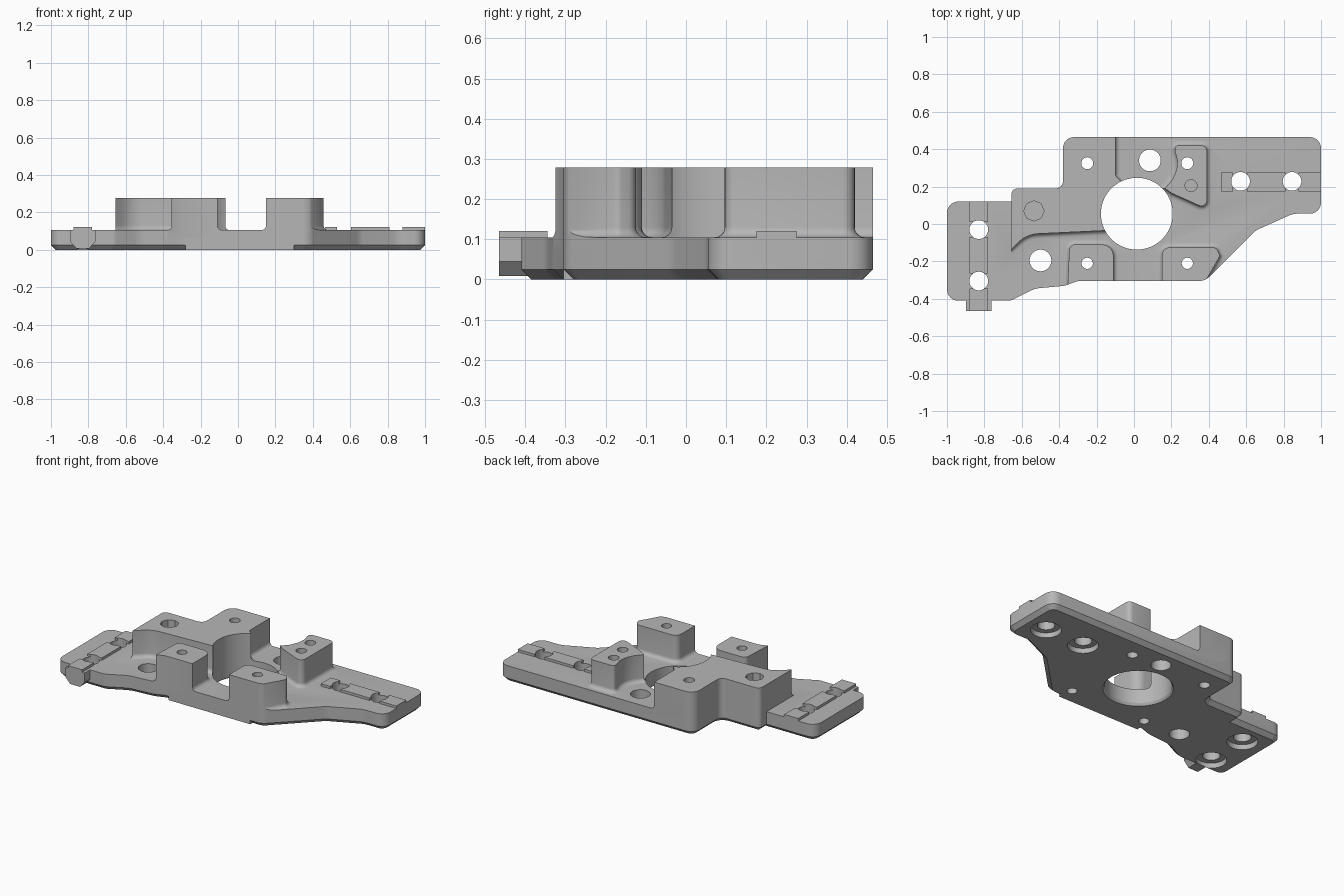
import bpy, bmesh, math
from mathutils import Vector

if "Cube" in bpy.data.objects:
    bpy.data.objects.remove(bpy.data.objects["Cube"])

TOP, BOSS, FIL = 0.105, 0.278, 0.025

grey = bpy.data.materials.new("machined grey")
grey.use_nodes = True
grey.diffuse_color = (0.47, 0.47, 0.47, 1)
grey.node_tree.nodes["Principled BSDF"].inputs["Base Color"].default_value = (0.47, 0.47, 0.47, 1)


def rounded(corners, steps=6):
    """Outline from (x, y[, radius]) corners, anticlockwise."""
    out = []
    for i, c in enumerate(corners):
        p = Vector(c[:2])
        r = c[2] if len(c) > 2 else 0
        if not r:
            out.append(p)
            continue
        a = (Vector(corners[i - 1][:2]) - p).normalized()
        b = (Vector(corners[(i + 1) % len(corners)][:2]) - p).normalized()
        half = a.angle(b) / 2
        t = r / math.tan(half)
        centre = p + (a + b).normalized() * r / math.sin(half)
        s, e = p + a * t - centre, p + b * t - centre
        sweep = s.angle_signed(e)
        for k in range(steps + 1):
            ang = -sweep * k / steps
            ca, sa = math.cos(ang), math.sin(ang)
            out.append(centre + Vector((s.x * ca - s.y * sa, s.x * sa + s.y * ca)))
    return out


def offset(pts, d):
    """Mitred offset, positive is outward."""
    out = []
    for i, p in enumerate(pts):
        u = (p - pts[i - 1]).normalized()
        v = (pts[(i + 1) % len(pts)] - p).normalized()
        n1, n2 = Vector((u.y, -u.x)), Vector((v.y, -v.x))
        out.append(p + (n1 + n2) * d / max(0.4, 1 + n1.dot(n2)))
    return out


def circle(x, y, r, n=40):
    return [Vector((x + r * math.cos(math.tau * k / n), y + r * math.sin(math.tau * k / n)))
            for k in range(n)]


def rect(x0, x1, y0, y1):
    return [Vector(p) for p in ((x0, y0), (x1, y0), (x1, y1), (x0, y1))]


def loft(bm, rings):
    """Closed solid through (outline, z) rings."""
    loops = [[bm.verts.new((p.x, p.y, z)) for p in pts] for pts, z in rings]
    n = len(loops[0])
    for lo, hi in zip(loops, loops[1:]):
        for i in range(n):
            j = (i + 1) % n
            bm.faces.new((lo[i], lo[j], hi[j], hi[i]))
    bm.faces.new(loops[0][::-1])
    bm.faces.new(loops[-1])


def solid(name, *ring_sets):
    bm = bmesh.new()
    for rings in ring_sets:
        loft(bm, rings)
    bmesh.ops.recalc_face_normals(bm, faces=bm.faces)
    me = bpy.data.meshes.new(name)
    bm.to_mesh(me)
    bm.free()
    me.materials.append(grey)
    ob = bpy.data.objects.new(name, me)
    bpy.context.collection.objects.link(ob)
    return ob


def combine(target, tool, operation):
    mod = target.modifiers.new("cut", "BOOLEAN")
    mod.operation, mod.object, mod.solver = operation, tool, "EXACT"
    bpy.context.view_layer.objects.active = target
    bpy.ops.object.modifier_apply(modifier=mod.name)
    bpy.data.objects.remove(tool)


# Plate outline: main area, then the wing on the right-hand side
core = [(-0.42, -0.335), (-0.37, -0.33), (-0.30, -0.305), (0.38, -0.305, 0.08),
        (0.65, -0.035, 0.12), (0.85, 0.055, 0.12), (1, 0.055, 0.06), (1, 0.465, 0.06),
        (-0.38, 0.465, 0.06), (-0.38, 0.19, 0.04), (-0.655, 0.19, 0.03)]
wing = [(-0.655, 0.12), (-1, 0.12, 0.06), (-1, -0.41, 0.06), (-0.66, -0.41, 0.05),
        (-0.53, -0.345, 0.15)]
outline = rounded(core + wing)
plate = solid("mounting_plate", [(offset(outline, -0.025), 0), (outline, 0.025), (outline, TOP)])

# Square lower edge along the front
combine(plate, solid("front_edge", [(rect(-0.28, 0.3, -0.305, -0.22), 0),
                                    (rect(-0.28, 0.3, -0.305, -0.22), 0.06)]), "UNION")

# Raised bosses with a fillet at the foot, trimmed to the plate outline
bosses = {
    "rear_boss": [(-0.72, -0.20), (-0.575, -0.055, 0.16), (-0.15, -0.035), (0, 0.05),
                  (-0.04, 0.2), (-0.1, 0.26, 0.03), (-0.1, 0.6), (-0.72, 0.6)],
    "left_boss": [(0.165, 0.19), (0.2, 0.165, 0.01), (0.39, 0.08, 0.03), (0.39, 0.42, 0.03),
                  (0.215, 0.42, 0.02), (0.22, 0.385), (0.232, 0.34), (0.228, 0.29),
                  (0.205, 0.235)],
    "front_right_boss": [(-0.355, -0.45), (-0.355, -0.3), (-0.11, -0.3), (-0.11, -0.11, 0.06),
                         (-0.345, -0.11, 0.03)],
    "front_left_boss": [(0.15, -0.45), (0.3, -0.45), (0.46, -0.17, 0.02), (0.44, -0.125, 0.03),
                        (0.15, -0.125, 0.04)],
}
# Anticlockwise order for the front right boss
bosses["front_right_boss"] = [(-0.36, -0.45), (-0.11, -0.45), (-0.11, -0.11, 0.06),
                              (-0.345, -0.11, 0.03)]
for name, corners in bosses.items():
    pts = rounded(corners)
    rings = [(offset(pts, FIL), 0.07)]
    for k in range(6):
        a = math.pi / 2 * k / 5
        rings.append((offset(pts, FIL * (1 - math.sin(a))), TOP + FIL * (1 - math.cos(a))))
    boss = solid(name, rings + [(pts, BOSS)])
    clip = rounded(core + [(-0.655, -0.335)])
    combine(boss, solid("trim", [(clip, 0.06), (clip, 0.4)]), "INTERSECT")
    combine(plate, boss, "UNION")

# End tab with tapered underside, and the two broken guide rails
tab = [(rect(-0.83 - w, -0.83 + w, -0.465, -0.38), z)
       for w, z in ((0.035, 0.008), (0.068, 0.045), (0.068, TOP))]
combine(plate, solid("end_tab", tab), "UNION")
rails = [rect(a, b, 0.175, 0.275) for a, b in ((0.465, 0.53), (0.605, 0.81), (0.88, 1))]
rails += [rect(-0.88, -0.78, a, b) for a, b in ((-0.465, -0.345), (-0.265, -0.07), (0.01, 0.12))]
combine(plate, solid("guide_rails", *[[(r, 0.08), (r, 0.121)] for r in rails]), "UNION")

# Holes: through bores, counterbored bolt holes and two blind sockets
holes = [[(circle(0.015, 0.055, r, 72), z)
          for r, z in ((0.208, -0.01), (0.192, 0.015), (0.192, 0.4))]]
for x, y, r in ((0.085, 0.34, 0.058), (-0.5, -0.195, 0.058), (-0.25, 0.325, 0.032),
                (0.285, 0.325, 0.032), (0.285, -0.21, 0.03), (-0.25, -0.21, 0.03)):
    holes.append([(circle(x, y, r), -0.01), (circle(x, y, r), 0.4)])
for x, y in ((0.57, 0.228), (0.845, 0.228), (-0.83, -0.03), (-0.83, -0.305)):
    holes.append([(circle(x, y, r), z) for r, z in
                  ((0.09, -0.01), (0.085, 0.03), (0.05, 0.03), (0.05, 0.4))])
for x, y, r, n, depth in ((-0.535, 0.07, 0.054, 8, 0.14), (0.305, 0.205, 0.032, 32, 0.16)):
    holes.append([(circle(x, y, r, n), depth), (circle(x, y, r, n), 0.4)])
combine(plate, solid("hole_cutters", *holes), "DIFFERENCE")

# Smooth curved walls, keep machined edges crisp
bpy.ops.object.select_all(action="DESELECT")
plate.select_set(True)
bpy.context.view_layer.objects.active = plate
bpy.ops.object.shade_smooth_by_angle(angle=math.radians(28))
